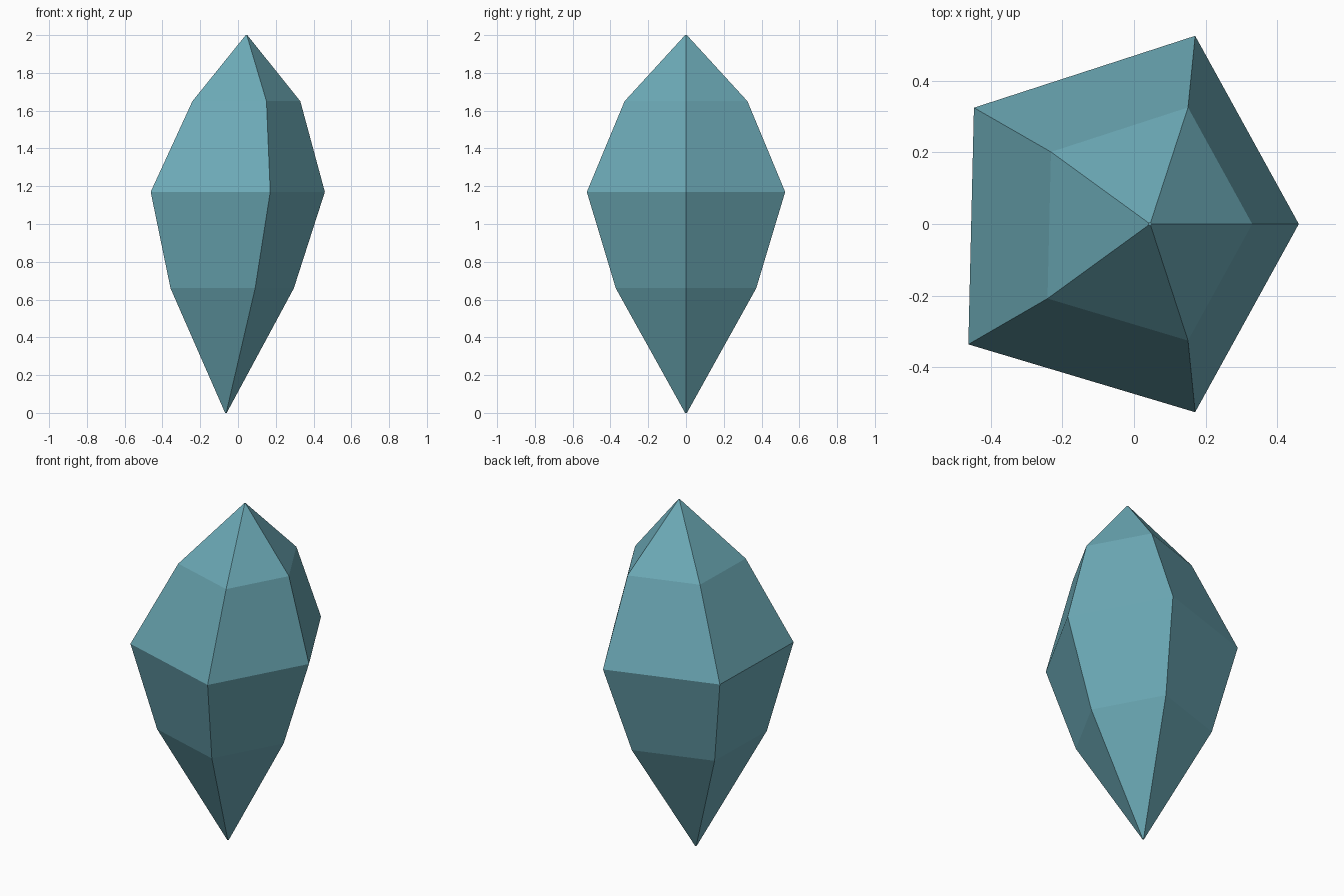
import bpy
import bmesh
from math import cos, sin, tau

cube = bpy.data.objects.get("Cube")
if cube:
    bpy.data.objects.remove(cube, do_unlink=True)

# Single flat teal colour
teal = bpy.data.materials.new("crystal teal")
teal.use_nodes = True
colour = (0.15, 0.40, 0.47, 1)
teal.diffuse_color = colour
teal.node_tree.nodes["Principled BSDF"].inputs["Base Color"].default_value = colour

# Each ring: height, centre x, radius (the stone leans towards +x)
RINGS = [(0, -0.064, 0.005), (0.66, -0.03, 0.391), (1.17, 0, 0.552),
         (1.65, 0.045, 0.342), (2, 0.045, 0.005)]
# Uneven corner lengths, anticlockwise from +x
CORNERS = [0.833, 1, 1, 1.035, 1]
SIDES = len(CORNERS)

# Stack the rings, bridge them, and close both tips
bm = bmesh.new()
rings = []
for z, cx, radius in RINGS:
    ring = []
    for i, stretch in enumerate(CORNERS):
        a = tau * i / SIDES
        r = radius * stretch
        ring.append(bm.verts.new((cx + r * cos(a), r * sin(a), z)))
    rings.append(ring)
for low, high in zip(rings, rings[1:]):
    for i in range(SIDES):
        j = (i + 1) % SIDES
        bm.faces.new((low[i], low[j], high[j], high[i]))
bm.faces.new(rings[0][::-1])
bm.faces.new(rings[-1])
bmesh.ops.recalc_face_normals(bm, faces=bm.faces)

mesh = bpy.data.meshes.new("crystal")
bm.to_mesh(mesh)
bm.free()
mesh.materials.append(teal)
crystal = bpy.data.objects.new("crystal", mesh)
bpy.context.collection.objects.link(crystal)
